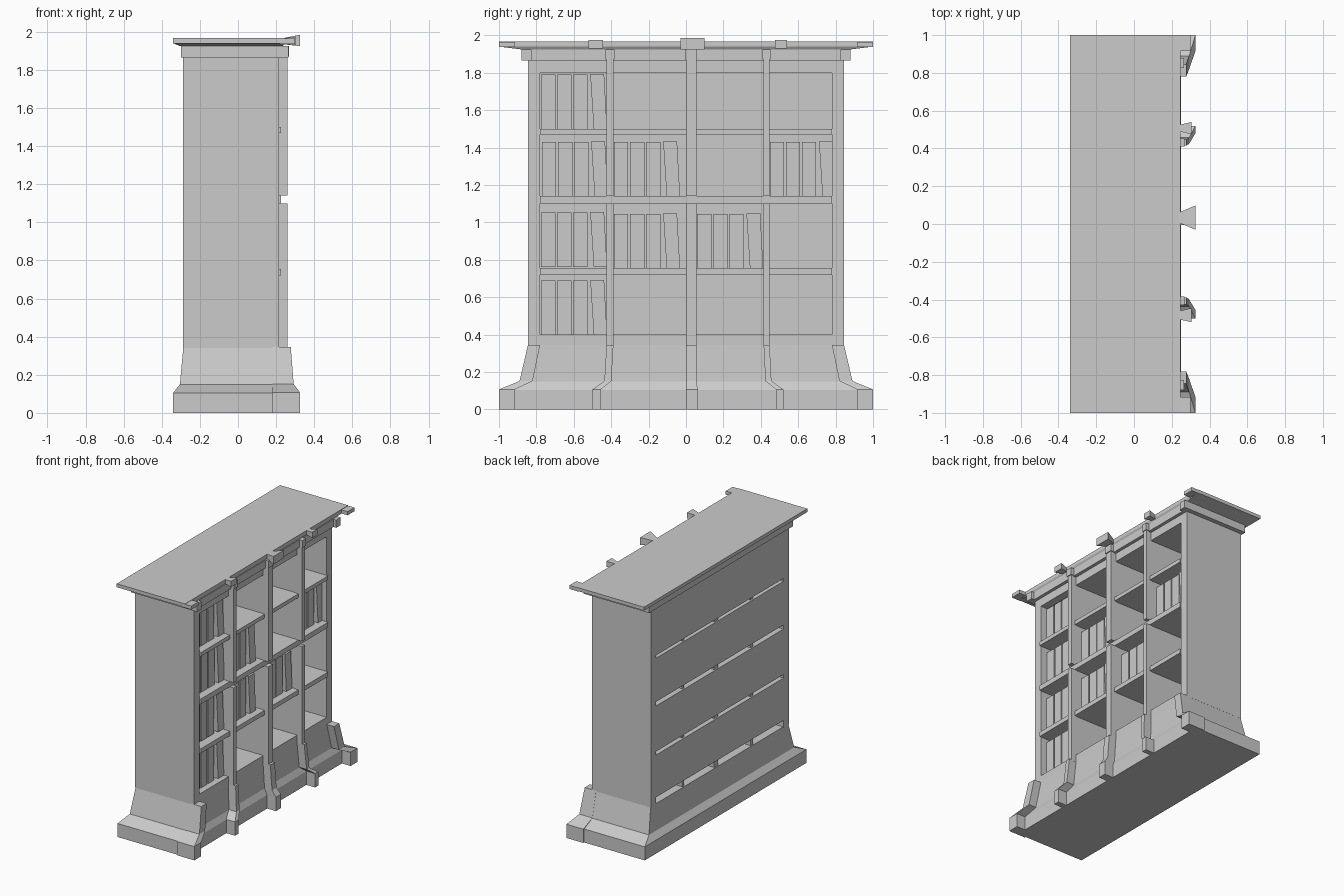
import bpy, bmesh


def loft(name, rings):
    """Solid through stacked rectangles, each (z, x0, x1, y0, y1)."""
    bm = bmesh.new()
    loops = [[bm.verts.new(p) for p in ((a, c, z), (b, c, z), (b, d, z), (a, d, z))]
             for z, a, b, c, d in rings]
    bm.faces.new(loops[0][::-1])
    bm.faces.new(loops[-1])
    for lo, hi in zip(loops, loops[1:]):
        for i in range(4):
            j = (i + 1) % 4
            bm.faces.new((lo[i], lo[j], hi[j], hi[i]))
    me = bpy.data.meshes.new(name)
    bm.to_mesh(me)
    bm.free()
    ob = bpy.data.objects.new(name, me)
    bpy.context.collection.objects.link(ob)
    return ob


def box(name, x0, x1, y0, y1, z0, z1):
    return loft(name, [(z0, x0, x1, y0, y1), (z1, x0, x1, y0, y1)])


BACK, FRONT = -0.29, 0.215
POSTS = [(-0.425, -0.388), (0.0, 0.055), (0.415, 0.447)]
SHELVES = [(0.72, 0.755), (1.10, 1.14), (1.47, 1.50)]

# Flared plinth
loft("plinth", [(0, -0.34, 0.25, -0.99, 0.99), (0.105, -0.34, 0.25, -0.99, 0.99),
                (0.15, -0.305, 0.228, -0.89, 0.89), (0.345, -0.287, 0.215, -0.843, 0.843)])

# Feet along the front: the ends lean outward, the inner ones splay slightly
for s in (-1, 1):
    ys = [sorted((s * a, s * b)) for a, b in
          ((1.0, 0.915), (1.0, 0.915), (0.89, 0.82), (0.845, 0.78))]
    loft("end_foot", [(z, 0.18, x, *y) for z, x, y in
                      zip((0, 0.107, 0.152, 0.345), (0.325, 0.325, 0.292, 0.277), ys)])
for (y0, y1), d in zip(POSTS, (-0.075, 0, 0.065)):
    loft("inner_foot", [(0, 0.18, 0.325, y0 + d, y1 + d + 0.008),
                        (0.107, 0.18, 0.325, y0 + d, y1 + d + 0.008),
                        (0.152, 0.18, 0.292, y0 + d * 0.15, y1 + d * 0.15),
                        (0.345, 0.18, 0.277, y0, y1)])

# Side panels and solid head above the top compartment
for s in (-1, 1):
    y0, y1 = sorted((s * 0.845, s * 0.78))
    box("side_panel", BACK, FRONT, y0, y1, 0.34, 1.87)
box("head_panel", BACK, FRONT, -0.78, 0.78, 1.80, 1.87)

# Dividers, front posts in two lengths, and their caps
for y0, y1 in POSTS:
    box("divider", BACK + 0.012, FRONT, y0 + 0.004, y1 - 0.004, 0.34, 1.81)
    for z0, z1 in ((0.34, 1.10), (1.14, 1.87)):
        box("post", FRONT - 0.01, 0.26, y0, y1, z0, z1)
    box("post_cap", 0.2, 0.267, y0 - 0.005, y1 + 0.005, 1.87, 1.925)

# Hollow shelves: two thin boards closed at the front, open slots at the back
for z0, z1 in SHELVES:
    box("shelf_top", BACK, FRONT, -0.78, 0.78, z1 - 0.004, z1)
    box("shelf_bottom", BACK, FRONT, -0.78, 0.78, z0, z0 + 0.004)
    box("shelf_edge", FRONT - 0.015, FRONT + 0.012, -0.78, 0.78, z0, z1)
box("floor_board", BACK, FRONT, -0.78, 0.78, 0.396, 0.40)
box("floor_edge", FRONT - 0.015, FRONT, -0.78, 0.78, 0.34, 0.40)

# Back panels between the slots
levels = [0.40] + [z for s in SHELVES for z in s] + [1.80]
for z0, z1 in zip(levels[::2], levels[1::2]):
    box("back_panel", BACK, BACK + 0.01, -0.78, 0.78, z0, z1)

# Cornice and roof slab
box("cornice", -0.3, 0.24, -0.88, 0.88, 1.865, 1.925)
for s in (-1, 1):
    y0, y1 = sorted((s * 0.88, s * 0.825))
    box("cornice_end", 0.2, 0.265, y0, y1, 1.865, 1.925)
loft("roof", [(1.925, -0.305, 0.235, -0.88, 0.88), (1.94, -0.34, 0.245, -1, 1),
              (1.967, -0.34, 0.245, -1, 1)])


# Roof tabs, widening towards the front
def tab(y0, y1, z0, z1, x1, flare):
    ob = box("roof_tab", 0.22, x1, y0, y1, z0, z1)
    for v in ob.data.vertices:
        if v.co.x < 0.25:
            v.co.y += flare if v.co.y < (y0 + y1) / 2 else -flare
            v.co.z = 1.937 if v.co.z < (z0 + z1) / 2 else 1.964


tab(-0.03, 0.098, 1.925, 1.985, 0.325, 0.045)
tab(-0.52, -0.445, 1.93, 1.975, 0.305, 0.02)
tab(0.475, 0.54, 1.93, 1.975, 0.305, 0.02)
tab(-1.0, -0.915, 1.937, 1.965, 0.3, 0)
tab(0.915, 1.0, 1.937, 1.965, 0.3, 0)

# Books: three upright and one leaning per filled compartment
for y, z in ((-0.775, 0.40), (-0.775, 0.762), (-0.385, 0.755), (0.06, 0.755),
             (-0.77, 1.14), (-0.385, 1.14), (0.448, 1.14), (-0.775, 1.50)):
    top = z + 0.29
    for i in range(3):
        a = y + i * 0.086
        box("book", -0.05, 0.165, a, a + 0.076, z, top)
    a = y + 0.275
    loft("leaning_book", [(z, -0.05, 0.175, a + 0.007, a + 0.078),
                          (top + 0.003, -0.05, 0.175, a - 0.012, a + 0.062)])
